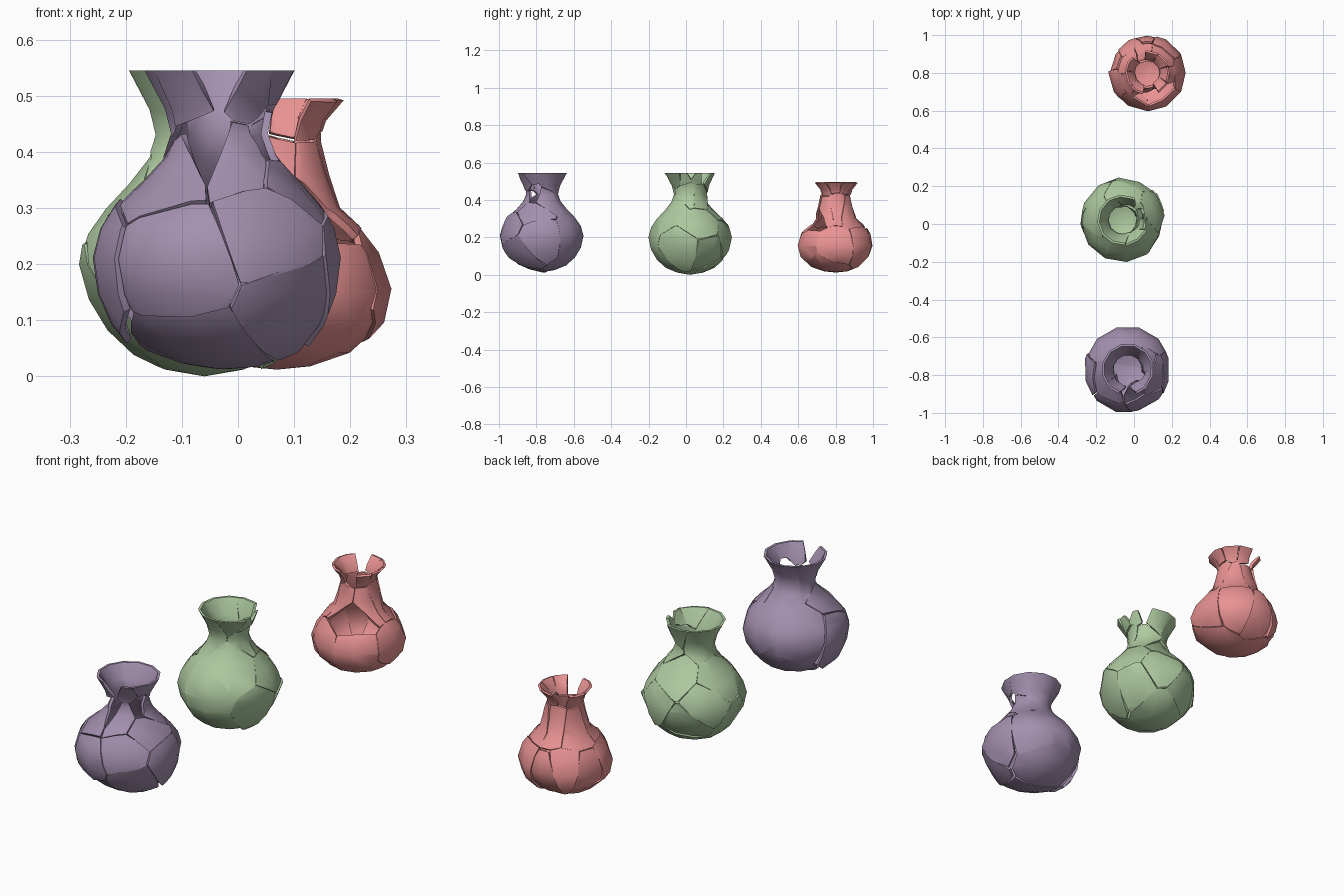
import bpy, bmesh
from math import cos, sin, radians, pi
from mathutils import Vector, Matrix

if "Cube" in bpy.data.objects:
    bpy.data.objects.remove(bpy.data.objects["Cube"])

SIDES = 12
WALL = 0.013


def radius_at(profile, z):
    for (r0, z0), (r1, z1) in zip(profile, profile[1:]):
        if z0 <= z <= z1:
            return r0 + (r1 - r0) * (z - z0) / (z1 - z0)
    return profile[-1][0]


def revolve(profile, turn):
    """Open outer skin of the vase, closed at the foot by a fan."""
    bm = bmesh.new()
    foot = bm.verts.new((0, 0, profile[0][1]))
    rings = []
    for r, z in profile[1:]:
        rings.append([bm.verts.new((r * cos(turn + 2 * pi * i / SIDES),
                                    r * sin(turn + 2 * pi * i / SIDES), z)) for i in range(SIDES)])
    for i in range(SIDES):
        j = (i + 1) % SIDES
        bm.faces.new((foot, rings[0][j], rings[0][i]))
        for a, b in zip(rings, rings[1:]):
            bm.faces.new((a[i], a[j], b[j], b[i]))
    return bm


def shattered_vase(name, center, profile, color, shards, turn):
    """shards: (angle, z, push, tilt, flatten); push None removes the shard."""
    skin = revolve(profile, turn)
    seeds = []
    for ang, z, *_ in shards:
        r, a = radius_at(profile, z), radians(ang)
        seeds.append(Vector((r * cos(a), r * sin(a), z)))
    verts, faces = [], []
    for k, (ang, z, push, tilt, flat) in enumerate(shards):
        if push is None:
            continue
        cell = skin.copy()
        for m, other in enumerate(seeds):
            if m != k:
                bmesh.ops.bisect_plane(cell, geom=cell.verts[:] + cell.edges[:] + cell.faces[:],
                                       dist=1e-5, plane_co=(seeds[k] + other) / 2,
                                       plane_no=(other - seeds[k]).normalized(), clear_outer=True)
        if cell.verts:
            out = Vector((cos(radians(ang)), sin(radians(ang)), 0))
            mid = sum((v.co for v in cell.verts), Vector()) / len(cell.verts)
            normal = sum((f.normal * f.calc_area() for f in cell.faces), Vector()).normalized()
            rot = Matrix.Rotation(radians(tilt), 3, out.cross(Vector((0, 0, 1))).normalized())
            for v in cell.verts:
                d = v.co - mid
                d -= normal * d.dot(normal) * flat
                v.co = mid + rot @ d + out * push
            cell.verts.index_update()
            base = len(verts)
            verts += [v.co.copy() for v in cell.verts]
            faces += [[base + v.index for v in f.verts] for f in cell.faces]
        cell.free()
    skin.free()
    mesh = bpy.data.meshes.new(name)
    mesh.from_pydata(verts, [], faces)
    ob = bpy.data.objects.new(name, mesh)
    ob.location = center
    bpy.context.collection.objects.link(ob)
    mat = bpy.data.materials.new(name + "_glaze")
    mat.diffuse_color = (*color, 1)
    mat.use_nodes = True
    mat.node_tree.nodes["Principled BSDF"].inputs["Base Color"].default_value = mat.diffuse_color
    mesh.materials.append(mat)
    bpy.ops.object.select_all(action='DESELECT')
    ob.select_set(True)
    bpy.context.view_layer.objects.active = ob
    solid = ob.modifiers.new("wall", 'SOLIDIFY')
    solid.thickness = WALL
    solid.offset = -1
    bpy.ops.object.modifier_apply(modifier=solid.name)
    bpy.ops.object.shade_smooth_by_angle(angle=radians(35))
    # trim the rim level
    rim = profile[-1][1]
    for v in mesh.vertices:
        v.co.z = min(v.co.z, rim)


# body profiles, (radius, height) from foot to rim
tall = [(0, .0), (.07, .012), (.13, .037), (.178, .08), (.21, .135), (.224, .2), (.209, .255),
        (.178, .3), (.135, .345), (.1, .39), (.087, .43), (.098, .475), (.135, .545)]
tall_raised = [(r * 1.025, z + .014 * (1 - z / .545)) for r, z in tall]
squat = [(0, .012), (.06, .018), (.13, .042), (.188, .095), (.205, .155), (.183, .22),
         (.145, .268), (.11, .3), (.093, .36), (.081, .42), (.085, .455), (.112, .495)]

# purple vase: back whole, front and left broken open
shattered_vase("purple_vase", (-.033, -.77, 0), tall_raised, (.37, .28, .43), [
    (60, .22, 0, 0, 0), (130, .25, 0, 0, 0), (90, .06, 0, 0, 0), (80, .47, 0, 0, 0),
    (180, .5, 0, 0, 0), (20, .5, 0, 0, 0),
    (246, .2, .004, 0, 0), (250, .04, -.002, 3, .2), (188, .2, .012, 3, .2),
    (302, .27, .004, -4, .35), (315, .12, .003, 3, .3), (352, .2, .006, 3, .3),
    (300, .5, .002, 0, .1), (240, .5, .002, 1, .1), (270, .52, None, 0, 0),
    (258, .42, None, 0, 0), (222, .37, -.002, 3, .2), (290, .4, 0, 2, .1),
    (340, .43, None, 0, 0), (335, .35, .004, -4, .3), (335, .53, 0, 2, .1), (0, .42, 0, 0, .1),
], .26)

# green vase: front whole, right and back cracked, rim chipped
shattered_vase("green_vase", (-.06, .022, 0), tall, (.42, .59, .35), [
    (270, .24, 0, 0, 0), (220, .22, 0, 0, 0), (270, .06, 0, 0, 0), (240, .47, 0, 0, 0),
    (140, .48, 0, 0, 0), (310, .35, 0, 0, 0), (190, .12, 0, -1, .15),
    (350, .13, 0, 3, .35), (30, .12, 0, -4, .3), (20, .28, 0, 0, .1),
    (70, .2, .003, 3, .25), (110, .12, -.002, -3, .25), (140, .24, .002, 2, .2),
    (90, .34, -.002, 4, .25), (165, .32, 0, 0, .15), (90, .03, 0, 0, 0),
    (345, .52, -.002, 5, .2), (5, .54, None, 0, 0), (20, .52, -.003, 7, .3), (42, .53, None, 0, 0),
    (325, .53, .002, -4, .2), (0, .45, -.002, 4, .2), (70, .51, .002, 4, .1), (35, .44, -.003, 4, .2),
], .1)

# red vase: squat body in wedges, slit neck, jagged rim
shattered_vase("red_vase", (.069, .8, 0), squat, (.82, .29, .29), [
    (300, .15, 0, 0, 0), (245, .16, 0, -2, .1), (200, .16, .002, 2, .15), (155, .14, -.002, -3, .3),
    (125, .16, .002, 3, .25), (95, .13, -.002, -3, .2), (55, .15, .004, 0, .1), (0, .14, .003, 2, .1),
    (180, .04, 0, 0, 0), (330, .04, 0, 0, 0),
    (320, .36, 0, 0, .1), (262, .37, .002, 0, .1), (205, .37, -.002, 2, .1), (150, .36, .003, -3, .1),
    (95, .37, -.002, 3, .1), (50, .36, .003, -3, .1), (5, .38, 0, 2, .1), (292, .31, None, 0, 0),
    (240, .48, 0, -6, .2), (278, .475, None, 0, 0), (318, .475, .002, -12, .2), (355, .485, .004, -8, .2),
    (40, .485, .003, -10, .2), (80, .48, .004, -6, .2), (112, .485, None, 0, 0),
    (150, .48, .002, -8, .2), (197, .485, 0, -5, .2),
], 0)
